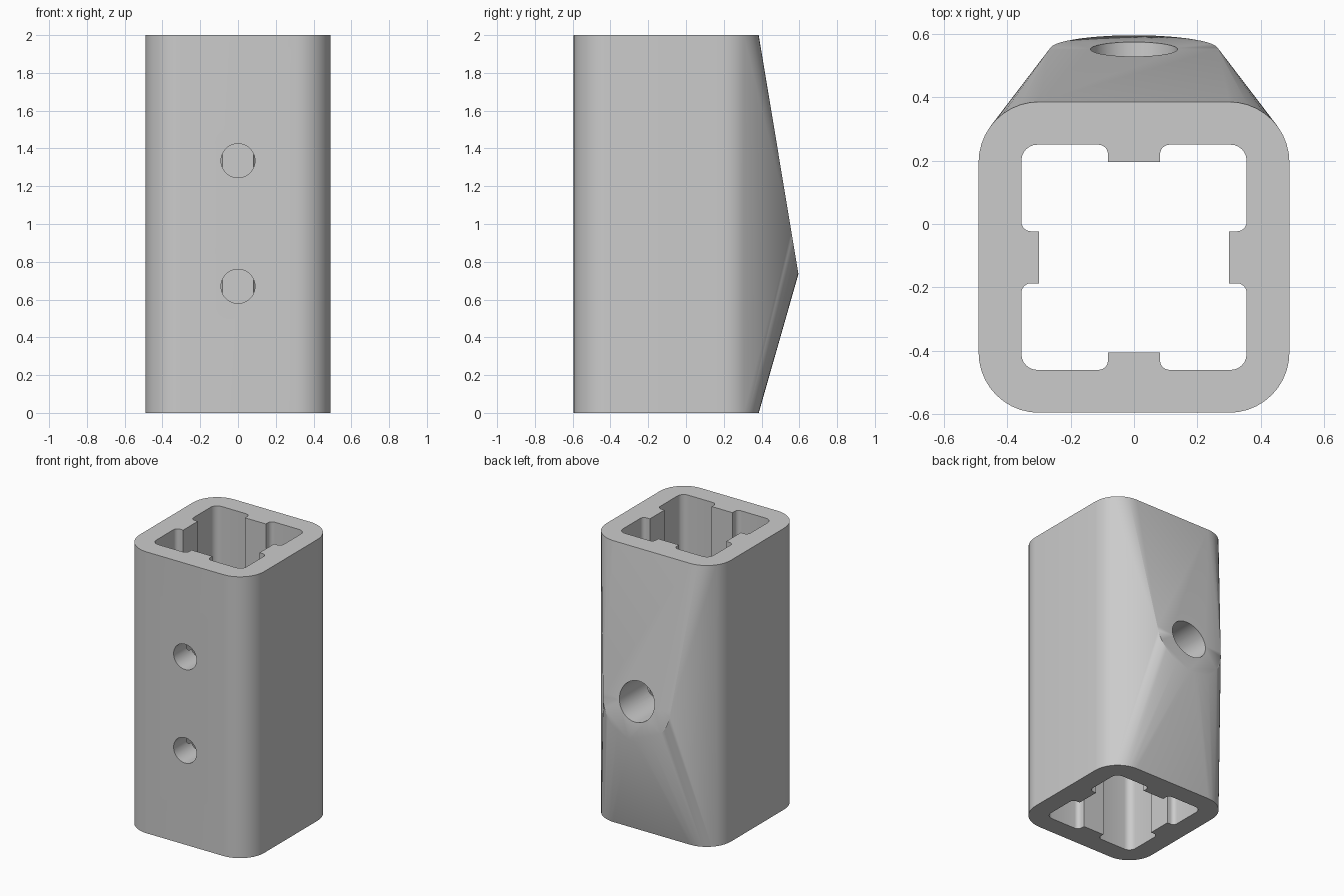
import bpy, bmesh, math
from mathutils import Vector, Matrix

cube = bpy.data.objects.get("Cube")
if cube:
    bpy.data.objects.remove(cube)

grey = bpy.data.materials.new("light grey")
grey.use_nodes = True
colour = (0.6, 0.6, 0.6, 1)
grey.diffuse_color = colour
grey.node_tree.nodes["Principled BSDF"].inputs["Base Color"].default_value = colour

HEIGHT, BORE_Y, BACK_Y = 2.0, -0.105, 0.385
PEAK_Z, PEAK_Y = 0.735, 0.595        # tip of the boss on the back
HOLE_Z = 1.0


def rounded(corners, steps=10):
    """Round each right-angled corner (x, y, radius) of a closed outline."""
    out = []
    for i, (x, y, r) in enumerate(corners):
        p = Vector((x, y))
        if r == 0:
            out.append(p)
            continue
        u = (Vector(corners[i - 1][:2]) - p).normalized()
        v = (Vector(corners[(i + 1) % len(corners)][:2]) - p).normalized()
        c = p + r * (u + v)
        for k in range(steps + 1):
            t = math.pi / 2 * k / steps
            out.append(c - r * (v * math.cos(t) + u * math.sin(t)))
    return out


def finish(bm, name):
    bmesh.ops.recalc_face_normals(bm, faces=bm.faces)
    mesh = bpy.data.meshes.new(name)
    bm.to_mesh(mesh)
    bm.free()
    obj = bpy.data.objects.new(name, mesh)
    bpy.context.collection.objects.link(obj)
    mesh.materials.append(grey)
    return obj


def cut(target, cutter):
    cutter.hide_render = True
    mod = target.modifiers.new("cut", 'BOOLEAN')
    mod.operation, mod.solver, mod.object = 'DIFFERENCE', 'EXACT', cutter
    bpy.context.view_layer.objects.active = target
    bpy.ops.object.modifier_apply(modifier=mod.name)
    bpy.data.objects.remove(cutter)


def round_hole(name, z, radius, y0, y1):
    bm = bmesh.new()
    place = Matrix.Translation((0, (y0 + y1) / 2, z)) @ Matrix.Rotation(math.pi / 2, 4, 'X')
    bmesh.ops.create_cone(bm, cap_ends=True, segments=64, radius1=radius,
                          radius2=radius, depth=y1 - y0, matrix=place)
    return finish(bm, name)


# Body: rounded square tube wrapped together with a round boss on the back slope
bm = bmesh.new()
w, r = 0.49, 0.19
outline = rounded([(w, -0.595, r), (w, BACK_Y, r), (-w, BACK_Y, r), (-w, -0.595, r)])
for z in (0, HEIGHT):
    for p in outline:
        bm.verts.new((p.x, p.y, z))
slope = (PEAK_Y - BACK_Y) / (HEIGHT - PEAK_Z)
boss_r = HOLE_Z - PEAK_Z
for k in range(48):
    a = math.tau * k / 48
    z = HOLE_Z + boss_r * math.cos(a)
    bm.verts.new((boss_r * math.sin(a), BACK_Y + slope * (HEIGHT - z), z))
hull = bmesh.ops.convex_hull(bm, input=bm.verts)
loose = {v for v in hull["geom_interior"] + hull["geom_unused"]
         if isinstance(v, bmesh.types.BMVert) and not v.link_faces}
bmesh.ops.delete(bm, geom=list(loose), context='VERTS')
bmesh.ops.dissolve_limit(bm, angle_limit=math.radians(0.3), verts=bm.verts, edges=bm.edges)
body = finish(bm, "socket_body")

# Bore with four guide ribs: one quarter outline turned four times
quarter = [(0.30, 0.082, 0), (0.355, 0.082, 0.03), (0.355, 0.355, 0.05),
           (0.082, 0.355, 0.03), (0.082, 0.30, 0)]
corners = []
for q in range(4):
    turn = Matrix.Rotation(q * math.pi / 2, 2)
    corners += [(*(turn @ Vector((x, y))), rad) for x, y, rad in quarter]
bm = bmesh.new()
face = bm.faces.new([bm.verts.new((p.x, p.y + BORE_Y, -0.1)) for p in rounded(corners, 6)])
up = bmesh.ops.extrude_face_region(bm, geom=[face])["geom"]
bmesh.ops.translate(bm, vec=(0, 0, HEIGHT + 0.2),
                    verts=[v for v in up if isinstance(v, bmesh.types.BMVert)])
cut(body, finish(bm, "bore_cutter"))

# Two front screw holes and the larger back hole
for z in (0.67, 1.335):
    cut(body, round_hole("front_hole_cutter", z, 0.09, -0.8, BORE_Y))
cut(body, round_hole("back_hole_cutter", HOLE_Z, 0.137, BORE_Y, 0.8))

bpy.ops.object.select_all(action='DESELECT')
body.select_set(True)
bpy.context.view_layer.objects.active = body
bpy.ops.object.shade_smooth_by_angle(angle=math.radians(30))
